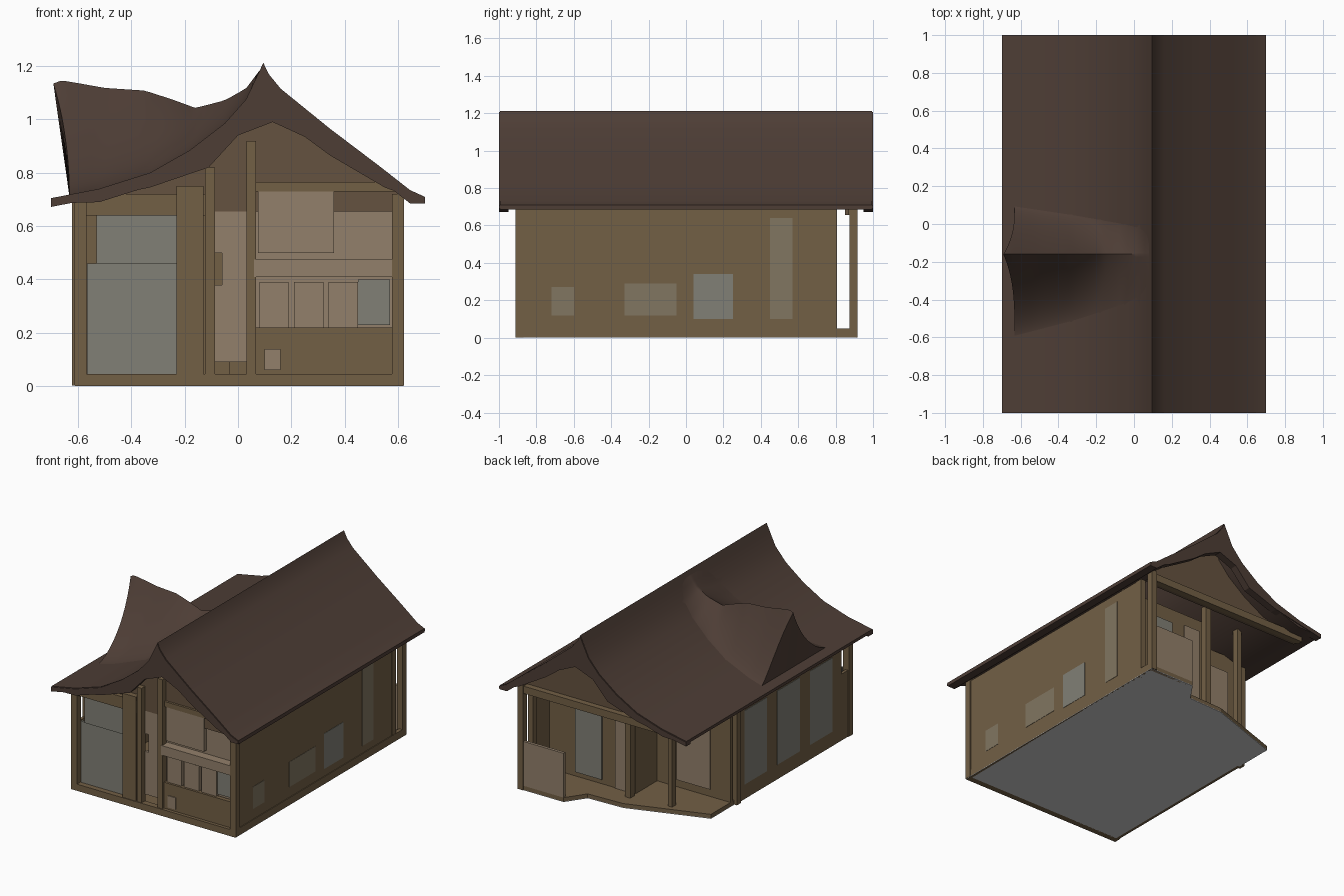
import bpy, bmesh

if "Cube" in bpy.data.objects:
    bpy.data.objects.remove(bpy.data.objects["Cube"])


def mat(name, r, g, b):
    m = bpy.data.materials.new(name)
    m.diffuse_color = (r, g, b, 1)
    m.use_nodes = True
    m.node_tree.nodes["Principled BSDF"].inputs["Base Color"].default_value = m.diffuse_color
    return m


ROOF = mat("dark_shingle", .075, .047, .036)
WOOD = mat("brown_wood", .17, .115, .06)
GABLE = mat("gable_wood", .13, .085, .05)
PALE = mat("pale_wood", .29, .215, .145)
GLASS = mat("grey_glass", .22, .215, .18)
HAZE = mat("dusty_pane", .22, .18, .12)


def finish(name, bm, material, smooth=False):
    bmesh.ops.recalc_face_normals(bm, faces=bm.faces)
    me = bpy.data.meshes.new(name)
    bm.to_mesh(me)
    bm.free()
    ob = bpy.data.objects.new(name, me)
    bpy.context.collection.objects.link(ob)
    if material:
        me.materials.append(material)
    if smooth:
        bpy.ops.object.select_all(action='DESELECT')
        ob.select_set(True)
        bpy.context.view_layer.objects.active = ob
        bpy.ops.object.shade_smooth_by_angle(angle=.6)
    return ob


def prism(name, pts, axis, a, b, material, smooth=False):
    """Extrude a 2D outline along y (outline in x,z) or z (outline in x,y)."""
    bm = bmesh.new()
    put = (lambda p, d: (p[0], d, p[1])) if axis == 'y' else (lambda p, d: (p[0], p[1], d))
    f = bm.faces.new([bm.verts.new(put(p, a)) for p in pts])
    r = bmesh.ops.extrude_face_region(bm, geom=[f])
    move = (0, b - a, 0) if axis == 'y' else (0, 0, b - a)
    bmesh.ops.translate(bm, vec=move, verts=[v for v in r['geom'] if isinstance(v, bmesh.types.BMVert)])
    return finish(name, bm, material, smooth)


def box(name, x, y, z, material):
    return prism(name, [(x[0], z[0]), (x[1], z[0]), (x[1], z[1]), (x[0], z[1])], 'y', y[0], y[1], material)


def interp(pts, x):
    for (x0, z0), (x1, z1) in zip(pts, pts[1:]):
        if x <= x1:
            return z0 + (z1 - z0) * (x - x0) / (x1 - x0)
    return pts[-1][1]


# Main roof: curved profile with an off-centre ridge
TOP = [(-.70, .705), (-.52, .74), (-.33, .80), (-.18, .885), (-.05, .985), (.03, 1.075), (.075, 1.17), (.095, 1.212),
       (.115, 1.17), (.16, 1.115), (.345, .965), (.53, .825), (.645, .735), (.70, .71)]
LOW = [(-.70, .672), (-.33, .745), (-.11, .82), (0, .94), (.13, .99), (.25, .935), (.345, .865), (.55, .745), (.70, .69)]


prism("main_roof", TOP + [(x, max(z - .05, .685)) for x, z in reversed(TOP)], 'y', -.995, .995, ROOF, True)
for name, y0 in (("front_bargeboard", -1), ("back_bargeboard", .95)):
    prism(name, [(x, z - .004) for x, z in TOP] + LOW[::-1], 'y', y0, y0 + .05, ROOF)

# Side dormer: soft tent swelling out of the left slope, steeper towards the back
CREST = [(-.72, 1.12), (-.69, 1.14), (-.66, 1.15), (-.6, 1.14), (-.5, 1.122), (-.35, 1.112), (-.25, 1.08),
         (-.16, 1.047), (-.05, 1.075), (.03, 1.12), (.09, 1.2)]
bm = bmesh.new()
NS, NT = 32, 40
rows = []
for i in range(NS + 1):
    s = i / NS
    row = []
    for j in range(NT + 1):
        t = -1 + 2 * j / NT
        k = (1 - abs(t)) ** (1.35 if t > 0 else 1.7)
        x = .08 * (1 - s) + (-.632 - .06 * k * k) * s
        y = -.16 + (.26 if t > 0 else .46) * t * (.6 + .4 * s)
        base = interp(TOP, x)
        z = base - .004 + max(interp(CREST, x) - base, 0) * k
        row.append(bm.verts.new((x, y, z)))
    rows.append(row)
for a, b in zip(rows, rows[1:]):
    for j in range(NT):
        bm.faces.new((a[j], a[j + 1], b[j + 1], b[j]))
# dormer end face: strips dropping to the roof below
foot = [bm.verts.new((-.632, v.co.y, interp(TOP, -.632) - .006)) for v in rows[-1]]
for j in range(NT):
    bm.faces.new((rows[-1][j], rows[-1][j + 1], foot[j + 1], foot[j]))
finish("dormer_roof", bm, ROOF, True)

# Floor with a cut-back rear corner, grey underside
FLOOR = [(-.6, -.91), (.62, -.91), (.62, .91), (.28, .91), (.19, .78), (-.07, .77), (-.6, .59)]
prism("floor", FLOOR, 'z', .004, .03, WOOD)
prism("floor_underside", FLOOR, 'z', 0, .004, None)

# Gables under the roof ends
for name, y in (("front_gable", -.87), ("back_gable", .85)):
    xs = [-.6 + i * .05 for i in range(25)]
    prism(name, [(-.6, .655), (.6, .655)] + [(x, interp(TOP, x) - .05) for x in reversed(xs)],
          'y', y, y + .02, GABLE)

# Side walls with flush panes
box("right_wall", (.595, .615), (-.9, .79), (0, .7), WOOD)
box("right_wall_sill", (.595, .62), (-.9, .91), (0, .05), WOOD)
for i, (y0, y1, z0, z1, m) in enumerate([(-.33, -.05, .12, .29, HAZE), (.04, .25, .1, .34, GLASS),
                                         (.45, .57, .1, .64, HAZE), (-.72, -.6, .12, .27, HAZE)]):
    box(f"right_pane_{i}", (.61, .617), (y0, y1), (z0, z1), m)
box("left_wall", (-.605, -.585), (-.8, .32), (0, .69), WOOD)
box("left_wall_lower_front", (-.605, -.585), (-.9, -.8), (0, .45), WOOD)
for i in range(3):
    y = -.7 + i * .35
    box(f"left_pane_{i}", (-.608, -.6), (y, y + .24), (.1, .6), GLASS)

# Back of the house: stepped porch wall, half wall and beam
box("porch_wall_right", (-.04, .6), (.59, .61), (.02, .72), WOOD)
box("porch_wall_step", (-.05, -.03), (.36, .61), (.02, .72), WOOD)
box("porch_wall_left", (-.6, -.04), (.36, .38), (.02, .72), WOOD)
box("porch_window", (.2, .4), (.605, .617), (.06, .62), GLASS)
box("porch_door", (-.02, .1), (.605, .617), (.03, .64), PALE)
box("porch_side_pane", (-.45, -.2), (.375, .387), (.08, .6), PALE)
box("porch_half_wall", (.28, .61), (.89, .91), (0, .33), PALE)
box("back_beam", (-.62, .62), (.87, .91), (.655, .705), WOOD)

# Posts at corners and openings: x, y, half width, top
POSTS = [("front_left_post", -.59, -.89, .022, .7), ("front_right_post", .6, -.89, .022, .72),
         ("back_right_post", .6, .895, .02, .72), ("left_end_post", -.6, .32, .022, .7),
         ("porch_post", -.33, .62, .015, .76), ("porch_inner_post", -.04, .66, .02, .8),
         ("window_post", -.18, -.885, .05, .75), ("door_left_post", -.105, -.885, .018, .82),
         ("door_right_post", .05, -.885, .018, .92), ("right_wall_end_post", .6, .785, .018, .7)]
for name, x, y, h, top in POSTS:
    box(name, (x - h, x + h), (y - .022, y + .022), (.002, top), WOOD)

# Front left window
box("front_left_glass", (-.565, -.23), (-.875, -.86), (.04, .46), GLASS)
box("front_left_upper_glass", (-.53, -.15), (-.885, -.86), (.46, .64), GLASS)
box("front_left_lintel", (-.6, -.12), (-.9, -.86), (.64, .72), WOOD)
box("front_sill", (-.61, .62), (-.912, -.87), (0, .045), WOOD)

# Front door, notched around a gap at mid height
box("door_lower", (-.09, .035), (-.87, -.85), (.09, .38), PALE)
box("door_edge", (-.06, .035), (-.87, -.85), (.38, .5), PALE)
box("door_upper", (-.09, .035), (-.87, -.85), (.5, .7), PALE)

# Front right shopfront: base, counter and display panels
box("shopfront_base", (.06, .59), (-.89, -.86), (.04, .22), WOOD)
box("shopfront_back", (.06, .59), (-.85, -.84), (.2, .7), PALE)
box("shopfront_counter", (.06, .58), (-.91, -.84), (.41, .475), PALE)
box("upper_display", (.075, .36), (-.88, -.85), (.5, .74), PALE)
for i in range(3):
    box(f"lower_display_{i}", (.08 + i * .13, .19 + i * .13), (-.875, -.85), (.22, .39), PALE)
box("small_pane", (.45, .57), (-.86, -.848), (.23, .4), GLASS)
box("base_plaque", (.1, .16), (-.896, -.88), (.06, .14), PALE)
box("shopfront_lintel", (.05, .6), (-.885, -.85), (.73, .765), WOOD)
